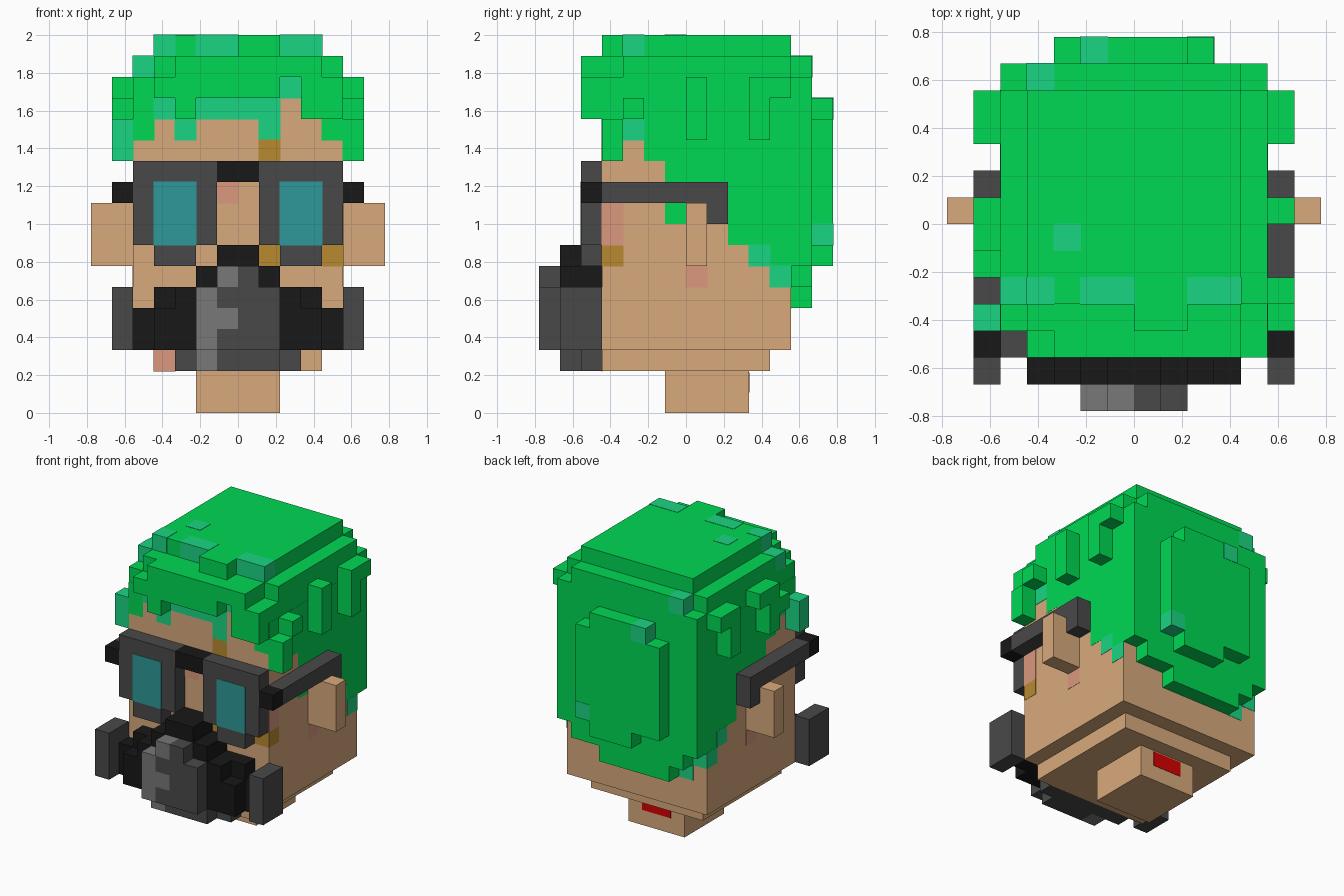
import bpy
import bmesh
from mathutils import Matrix, Vector

UNIT = 1 / 9      # edge of one block
PAINT = 0.02      # how far painted plates stand out, in blocks

cube = bpy.data.objects.get("Cube")
if cube:
    bpy.data.objects.remove(cube, do_unlink=True)


def material(name, red, green, blue):
    """Flat material from display-space colour values."""
    linear = [((c / 255 + 0.055) / 1.055) ** 2.4 if c > 10 else c / 255 / 12.92
              for c in (red, green, blue)]
    mat = bpy.data.materials.new(name)
    mat.use_nodes = True
    mat.diffuse_color = (*linear, 1)
    shader = next(n for n in mat.node_tree.nodes if n.type == 'BSDF_PRINCIPLED')
    shader.inputs["Base Color"].default_value = (*linear, 1)
    shader.inputs["Roughness"].default_value = 0.9
    return mat


skin = material("skin", 216, 170, 124)
blush = material("blush", 219, 152, 126)
freckle = material("freckle", 184, 138, 48)
hair = material("hair_green", 0, 217, 83)
tint = material("hair_teal", 26, 213, 130)
grey = material("dark_grey", 73, 73, 73)
black = material("black", 24, 24, 24)
silver = material("light_grey", 120, 120, 120)
glass = material("lens_teal", 47, 153, 153)
red = material("red", 215, 0, 0)


def blocks(name, mat, *boxes, mirror=False, grow=0.0):
    """Join boxes, given as x, y and z ranges in blocks, into one object."""
    bm = bmesh.new()
    for x0, x1, y0, y1, z0, z1 in boxes:
        spans = [(x0, x1)] + ([(-x1, -x0)] if mirror else [])
        for a, b in spans:
            low = Vector((a, y0, z0)) - Vector.Fill(3, grow)
            high = Vector((b, y1, z1)) + Vector.Fill(3, grow)
            size = (high - low) * UNIT
            place = Matrix.Translation((low + high) * UNIT / 2)
            bmesh.ops.create_cube(bm, size=1, matrix=place @ Matrix.Diagonal((*size, 1)))
    mesh = bpy.data.meshes.new(name)
    bm.to_mesh(mesh)
    bm.free()
    mesh.materials.append(mat)
    obj = bpy.data.objects.new(name, mesh)
    bpy.context.collection.objects.link(obj)
    return obj


def face_paint(name, mat, *cells, y=-4, grow=PAINT):
    """Plates on a front or back plane, given as x and z ranges."""
    blocks(name, mat, *[(a, b, y, y, c, d) for a, b, c, d in cells], grow=grow)


def side_paint(name, mat, *cells, mirror=True, grow=PAINT):
    """Plates on the sides of the head, given as y and z ranges."""
    blocks(name, mat, *[(5, 5, a, b, c, d) for a, b, c, d in cells],
           mirror=mirror, grow=grow)


# Head, neck and ears
blocks("neck", skin, (-2, 2, -1, 3, 0, 2))
blocks("jaw", skin, (-4, 4, -4, 4, 2, 3))
blocks("head", skin, (-5, 5, -4, 5, 3, 15))
blocks("ears", skin, (5, 7, 0, 1, 7, 10), mirror=True)
face_paint("neck_mark", red, (-1, 1, 1, 1.9), y=3)
face_paint("face_blush", blush, (-1, 0, 10, 11), (-4, -3, 2, 3))
face_paint("face_freckles", freckle, (1, 2, 12, 13), (1, 2, 7, 8), (4, 5, 7, 8))
side_paint("ear_blush", blush, (0, 1, 6, 7))
side_paint("cheek_blush", blush, (-4, -3, 8, 10), mirror=False)
side_paint("cheek_freckle", freckle, (-4, -3, 7, 8), mirror=False)

# Hair cap in stacked layers
blocks("hair_cap", hair,
       (-5, 5, -4, 6, 15, 16),
       (-4, 4, -4, -3, 16, 17),
       (-5, 5, -3, 5, 16, 17),
       (-4, 4, 5, 6, 16, 17),
       (-4, 4, -3, 5, 17, 18),
       (0, 2, -4, -3, 17, 18))
blocks("cap_highlights", tint,
       (-4, -3, -3, -2, 17, 18),
       (-2, 0, -3, -2, 17, 18),
       (2, 4, -3, -2, 17, 18),
       (-3, -2, -1, 0, 18, 18),
       (-5, -4, -3, -2, 16, 17),
       (-4, -3, 5, 6, 16, 17), grow=PAINT)

# Fringe and hairline on the forehead
blocks("fringe", hair,
       (-3, 4, -5, -4, 16, 17),
       (-4, 2, -5, -4, 15, 16),
       (3, 5, -5, -4, 15, 16),
       (-3, -2, -5, -4, 14, 15),
       (3, 5, -5, -4, 14, 15))
face_paint("front_hairline", hair, (-5, -4, 13, 15), (4, 5, 13, 15), grow=PAINT / 2)
face_paint("front_hair_shade", tint,
           (-4, -3, 14, 15), (-2, 2, 14, 15), (1, 2, 13, 14),
           (-3, -2, 13, 14), (2, 3, 15, 16))

# Side hair: one column per block of depth, from its lower edge up
side_edges = (12, 13, 12, 9, 10, 9, 8, 7, 6)
side_paint("side_hair", hair,
           *[(i - 4, i - 3, low, 15) for i, low in enumerate(side_edges)],
           grow=PAINT / 2)
side_paint("side_hair_shade", tint, (-3, -2, 13, 14), (3, 4, 7, 8), (4, 5, 6, 7))

# Raised locks on the sides
blocks("rear_locks", hair, (5, 6, 3, 4, 13, 16), (5, 6, 4, 5, 15, 16), mirror=True)
blocks("left_locks", hair,
       (5, 6, 0, 1, 13, 16), (5, 6, -3, -2, 14, 15), (5, 6, -4, -3, 12, 14))
blocks("right_locks", hair,
       (-6, -5, -1, 0, 13, 16), (-6, -5, 0, 1, 15, 16), (-6, -5, -2, -1, 14, 15))
blocks("right_temple_lock", tint, (-6, -5, -4, -3, 12, 14))

# Back hair and its raised centre
blocks("back_hair", hair,
       (-5, 5, 5, 6, 7, 15),
       (-4, 4, 5, 6, 6, 7),
       (-3, 2, 5, 6, 5, 6))
face_paint("nape_shade", tint, (-5, -4, 6, 7), (-4, -3, 5, 6), y=5)
blocks("back_bump", hair,
       (-3, 3, 6, 7, 8, 14),
       (-2, 2, 6, 7, 14, 15),
       (-1, 2, 6, 7, 7, 8))
blocks("bump_highlights", tint,
       (-2, -1, 6, 7, 14, 15), (2, 3, 6, 7, 8, 9), grow=PAINT)

# Goggles
blocks("goggle_frames", grey,
       (1, 5, -5, -4, 8, 12), (2, 4, -5, -4, 7, 8), mirror=True)
blocks("goggle_bridge", black, (-1, 1, -5, -4, 11, 12))
blocks("goggle_hinges", black, (5, 6, -5, -4, 10, 11), mirror=True)
blocks("goggle_arms", grey,
       (5, 6, -4, 2, 10, 11), (5, 6, 1, 2, 9, 10), mirror=True)
face_paint("lenses", glass, (-4, -2, 8, 11), (2, 4, 8, 11), y=-5)

# Breathing mask
blocks("mask_body", black,
       (-5, 5, -5, -4, 3, 5),
       (-4, 4, -6, -5, 3, 5),
       (-4, 4, -5, -4, 5, 6),
       (-3, 3, -6, -5, 5, 6),
       (-2, 2, -6, -4, 6, 7),
       (-1, 1, -6, -4, 7, 8))
blocks("mask_filters", grey, (5, 6, -6, -4, 3, 6), mirror=True)
blocks("mask_chin", grey, (-3, 3, -5, -4, 2, 3), (-1, 2, -6, -5, 2, 3))
blocks("mask_canister", grey,
       (-1, 2, -7, -6, 3, 4),
       (0, 2, -7, -6, 4, 5),
       (-1, 2, -7, -6, 5, 6),
       (0, 1, -7, -6, 6, 7))
blocks("canister_shine", silver,
       (-2, -1, -7, -6, 3, 6),
       (-1, 0, -7, -6, 4, 5),
       (-1, 0, -7, -6, 6, 7),
       (-2, -1, -6, -5, 2, 3))
